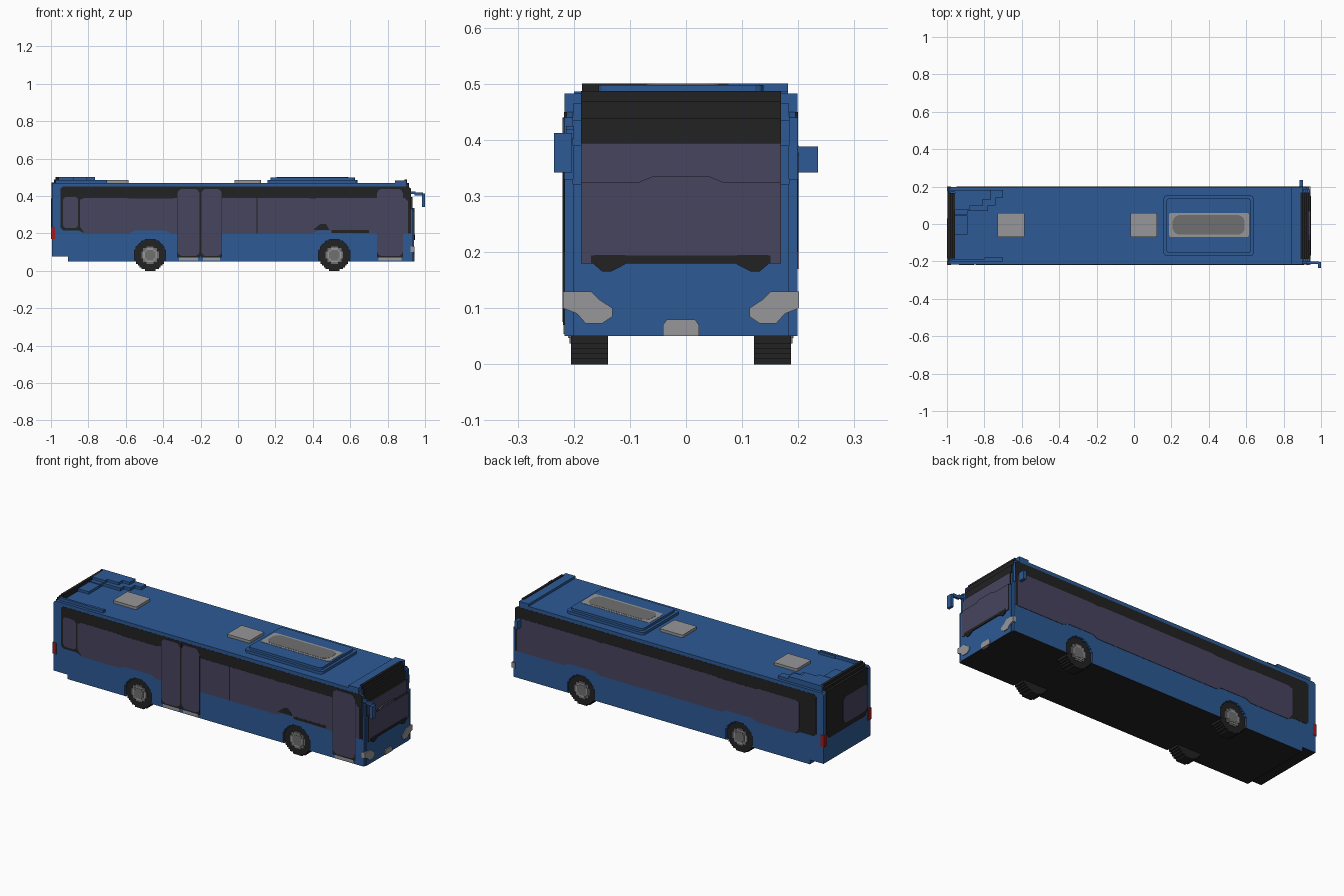
import bpy, bmesh, math

cube = bpy.data.objects.get("Cube")
if cube:
    bpy.data.objects.remove(cube, do_unlink=True)

V = 0.0093          # stair step size
C = -0.009          # body centre line in y
SKIN = 0.2075       # half width of the body


def material(name, rgb):
    m = bpy.data.materials.new(name)
    m.use_nodes = True
    col = (*rgb, 1.0)
    m.diffuse_color = col
    m.node_tree.nodes["Principled BSDF"].inputs["Base Color"].default_value = col
    return m


BLUE = material("body blue", (0.026, 0.102, 0.30))
BLACK = material("trim black", (0.016, 0.016, 0.016))
GLASS = material("tinted glass", (0.062, 0.058, 0.112))
LIGHT = material("light grey", (0.31, 0.31, 0.32))
GREY = material("mid grey", (0.16, 0.16, 0.165))
RED = material("lamp red", (0.35, 0.012, 0.012))


def prism(name, pts, axis, a, b, mats, rule=None):
    """Extrude a 2D outline along an axis from a to b."""
    clean = []
    for p in pts:
        if not clean or math.dist(p, clean[-1]) > 1e-5:
            clean.append(p)
    place = {"x": lambda u, v: (a, u, v), "y": lambda u, v: (u, a, v),
             "z": lambda u, v: (u, v, a)}[axis]
    bm = bmesh.new()
    face = bm.faces.new([bm.verts.new(place(*p)) for p in clean])
    ext = bmesh.ops.extrude_face_region(bm, geom=[face])
    shift = [0, 0, 0]
    shift["xyz".index(axis)] = b - a
    bmesh.ops.translate(bm, vec=shift, verts=[g for g in ext["geom"] if isinstance(g, bmesh.types.BMVert)])
    bmesh.ops.recalc_face_normals(bm, faces=bm.faces[:])
    if rule:
        for f in bm.faces:
            f.material_index = rule(f)
    me = bpy.data.meshes.new(name)
    bm.to_mesh(me)
    bm.free()
    for m in (mats if isinstance(mats, list) else [mats]):
        me.materials.append(m)
    ob = bpy.data.objects.new(name, me)
    bpy.context.collection.objects.link(ob)
    return ob


def rect(u0, u1, v0, v1, c=0.0):
    """Rectangle outline with corners cut by c."""
    if not c:
        return [(u0, v0), (u1, v0), (u1, v1), (u0, v1)]
    h = c * 0.35
    return [(u0 + c, v0), (u1 - c, v0), (u1 - h, v0 + h), (u1, v0 + c), (u1, v1 - c), (u1 - h, v1 - h),
            (u1 - c, v1), (u0 + c, v1), (u0 + h, v1 - h), (u0, v1 - c), (u0, v0 + c), (u0 + h, v0 + h)]


def box(name, x0, x1, y0, y1, z0, z1, mat):
    return prism(name, rect(x0, x1, y0, y1), "z", z0, z1, mat)


def stair_disc(cx, cz, n, floor=-1.0):
    """Stepped circle, anticlockwise from the bottom right."""
    right = []
    for i in range(-n, n):
        z0, z1 = cz + i * V, cz + (i + 1) * V
        if z1 <= floor + 1e-6:
            continue
        w = V * max(1, round(math.sqrt(n * n - (i + 0.5) ** 2)))
        right += [(w, max(z0, floor)), (w, z1)]
    return [(cx + w, z) for w, z in right] + [(cx - w, z) for w, z in reversed(right)]


def plate(name, pts, side, mat, thick):
    """Thin plate on a long side; side is -1 or 1."""
    return prism(name, pts, "y", C + side * (SKIN - 0.004), C + side * (SKIN + thick), mat)


# Body core and stepped nose
STEPS = [(0.94, 0.32), (0.93, 0.39), (0.92, 0.435), (0.91, 0.465), (0.90, 0.483)]


def nose(bottom, out):
    pts, z = [], bottom
    for x, top in STEPS:
        pts += [(x + out, z), (x + out, top + out)]
        z = top + out
    return pts


underside = lambda f: 1 if f.normal.z < -0.9 and f.calc_center_median().z < 0.08 else 0
rear_low = [(-0.995, 0.075), (-0.91, 0.075), (-0.91, 0.05)]
core = rear_low + nose(0.05, 0) + [(0.84, 0.483), (0.84, 0.47), (-0.985, 0.47), (-0.995, 0.46)]
prism("body_core", core, "y", C - 0.1925, C + 0.1925, [BLUE, BLACK], underside)

# Side skins with stepped wheel arches
WHEELS = (-0.47, 0.515)
R = 9
skin = list(rear_low)
for wx in WHEELS:
    skin += reversed(stair_disc(wx, R * V, R, 0.05))
skin += [(0.935, 0.05), (0.935, 0.33), (0.925, 0.33), (0.925, 0.44), (0.90, 0.45), (0.90, 0.483),
         (0.84, 0.483), (0.84, 0.47), (-0.985, 0.47), (-0.995, 0.46)]
for s, nm in ((-1, "right"), (1, "left")):
    prism(nm + "_side_skin", skin, "y", C + s * 0.1925, C + s * SKIN, [BLUE, BLACK], underside)

    # Wheels
    for wx, end in zip(WHEELS, ("rear", "front")):
        tag = f"{end}_{nm}_"
        for part, n, outer, m in (("tyre", 9, 0.196, BLACK), ("rim", 5, 0.199, GREY),
                                  ("rim_ring", 4, 0.201, LIGHT), ("hub", 3, 0.203, GREY)):
            inner = 0.13 if part == "tyre" else 0.19
            prism(tag + part, stair_disc(wx, R * V, n), "y", C + s * inner, C + s * outer, m)

    # Window band: black backing and the glass ribbon rising over the arches
    low = [(-0.58, 0.20), (-0.55, 0.215), (-0.39, 0.215), (-0.36, 0.20),
           (0.40, 0.20), (0.43, 0.215), (0.59, 0.215), (0.62, 0.20)]
    band = [(-0.95, 0.23), (-0.935, 0.215), (-0.85, 0.215), (-0.82, 0.20)] + low + \
           [(0.925, 0.20), (0.925, 0.44), (0.91, 0.45), (-0.935, 0.45), (-0.95, 0.44)]
    plate(nm + "_window_band", band, s, BLACK, 0.001)
    ribbon = [(-0.845, 0.235), (-0.82, 0.20)] + low + \
             [(0.91, 0.20), (0.91, 0.37), (0.89, 0.39), (0.43, 0.39), (0.40, 0.385), (0.37, 0.39),
              (-0.33, 0.39), (-0.36, 0.385), (-0.57, 0.385), (-0.60, 0.39), (-0.82, 0.39), (-0.845, 0.38)]
    plate(nm + "_glass", ribbon, s, GLASS, 0.002)

    # Tail lamps, headlamps
    y0, y1 = sorted((C + s * 0.185, C + s * (SKIN + 0.002)))
    box(nm + "_tail_lamp", -1.0, -0.978, y0, y1, 0.17, 0.235, RED)
    lamp = [(0.21, 0.13), (0.16, 0.13), (0.145, 0.115), (0.122, 0.10), (0.122, 0.085),
            (0.14, 0.073), (0.17, 0.073), (0.185, 0.09), (0.21, 0.10)]
    prism(nm + "_headlamp", [(C + s * u, v) for u, v in lamp], "x", 0.922, 0.944, LIGHT)
    # Wiper mount below the windscreen
    mount = [(0.10, 0.195), (0.155, 0.195), (0.155, 0.178), (0.14, 0.165), (0.125, 0.165), (0.10, 0.178)]
    prism(nm + "_wiper_mount", [(C + s * u, v) for u, v in mount], "x", 0.93, 0.945, BLACK)

# Kerb side: rear quarter window, doors, dividers
plate("rear_quarter_glass", rect(-0.935, -0.855, 0.228, 0.395, 0.015), -1, GLASS, 0.002)
for i, (x0, x1) in enumerate(((-0.325, -0.204), (-0.198, -0.085), (0.742, 0.883))):
    plate(f"door_backing_{i}", rect(x0, x1, 0.07, 0.40), -1, BLACK, 0.0025)
    plate(f"door_glass_{i}", rect(x0 + 0.002, x1 - 0.002, 0.078, 0.438, 0.022), -1, GLASS, 0.0035)
    plate(f"door_sill_{i}", rect(x0 + 0.01, x1 - 0.01, 0.054, 0.07), -1, LIGHT, 0.002)
plate("middle_door_divider", rect(-0.205, -0.197, 0.075, 0.44), -1, BLACK, 0.004)
plate("window_divider", rect(0.098, 0.104, 0.20, 0.40), -1, BLACK, 0.003)
plate("window_lower_trim", [(0.40, 0.217), (0.49, 0.217), (0.47, 0.25), (0.44, 0.25)], -1, BLACK, 0.003)
plate("window_edge_trim", rect(0.50, 0.70, 0.203, 0.217), -1, BLACK, 0.003)

# Windscreen: black header and sill, glass between
screen = nose(0.18, 0.004) + [(0.89, 0.487), (0.89, 0.18)]


def screen_rule(f):
    z = f.calc_center_median().z
    return 0 if z > 0.395 or f.normal.x < 0.5 else 1


prism("windscreen", screen, "y", C - 0.178, C + 0.178, [BLACK, GLASS], screen_rule)
prism("windscreen_sill", rect(C - 0.16, C + 0.16, 0.18, 0.194), "x", 0.93, 0.9455, BLACK)
prism("windscreen_step", [(C - 0.11, 0.31), (C + 0.11, 0.31), (C + 0.05, 0.335), (C - 0.05, 0.335)],
      "x", 0.93, 0.943, GLASS)
prism("number_plate", [(C - 0.032, 0.05), (C + 0.032, 0.05), (C + 0.032, 0.07), (C + 0.025, 0.08),
                       (C - 0.025, 0.08), (C - 0.032, 0.07)], "x", 0.93, 0.944, LIGHT)

# Rear panel, offset rear window and stepped black roof lip
rear = [(C - 0.185, 0.24), (C - 0.16, 0.205), (C + 0.16, 0.205), (C + 0.185, 0.24),
        (C + 0.185, 0.465), (C - 0.185, 0.465)]
prism("rear_panel", rear, "x", -0.998, -0.98, BLACK)
prism("rear_window", rect(-0.185, 0.03, 0.235, 0.385, 0.025), "x", -1.0, -0.985, GLASS)
lip = [(-0.998, 0.44), (-0.998, 0.473), (-0.985, 0.473), (-0.985, 0.487), (-0.972, 0.487),
       (-0.972, 0.50), (-0.957, 0.50), (-0.957, 0.44)]
prism("rear_roof_lip", lip, "y", C - 0.176, C + 0.176, BLACK)

# Roof: stepped rear housing, rail, small box
low_step = [(-0.957, 0.05), (-0.89, 0.05), (-0.89, 0.07), (-0.78, 0.07), (-0.78, 0.10), (-0.74, 0.10),
            (-0.74, 0.14), (-0.70, 0.14), (-0.70, 0.182), (-0.957, 0.182)]
prism("rear_housing_lower", low_step, "z", 0.46, 0.486, BLUE)
top_step = [(-0.975, 0.17), (-0.957, 0.17), (-0.957, 0.075), (-0.88, 0.075), (-0.88, 0.095), (-0.81, 0.095),
            (-0.81, 0.13), (-0.765, 0.13), (-0.765, 0.182), (-0.975, 0.182)]
prism("rear_housing_upper", top_step, "z", 0.46, 0.50, BLUE)
box("rear_roof_rail", -0.975, -0.70, -0.2, -0.187, 0.46, 0.486, BLUE)
box("rear_roof_rail_cap", -0.80, -0.70, -0.2, -0.18, 0.46, 0.484, BLUE)
box("rear_roof_box", -0.957, -0.89, -0.055, 0.045, 0.46, 0.484, BLUE)

# Roof hatches and the cooling unit
for i, (x0, x1) in enumerate(((-0.73, -0.585), (-0.02, 0.122))):
    prism(f"roof_hatch_{i}", rect(x0, x1, -0.07, 0.06, 0.006), "z", 0.46, 0.485, LIGHT)
prism("cooling_unit_base", rect(0.158, 0.64, C - 0.162, C + 0.162, 0.015), "z", 0.46, 0.485, BLUE)
prism("cooling_unit_top", rect(0.173, 0.625, C - 0.147, C + 0.147, 0.015), "z", 0.46, 0.498, BLUE)
prism("cooling_unit_panel", rect(0.187, 0.615, -0.07, 0.06, 0.01), "z", 0.49, 0.4995, LIGHT)
prism("cooling_unit_grille", rect(0.207, 0.592, -0.057, 0.047, 0.03), "z", 0.49, 0.5005, GREY)

# Mirrors
box("right_mirror_arm", 0.905, 0.95, -0.214, -0.2, 0.41, 0.425, BLUE)
box("right_mirror_arm_tip", 0.945, 0.988, -0.214, -0.2, 0.402, 0.418, BLUE)
box("right_mirror", 0.984, 1.0, -0.235, -0.203, 0.342, 0.412, BLUE)
box("left_mirror", 0.885, 0.903, 0.195, 0.235, 0.342, 0.388, BLUE)
